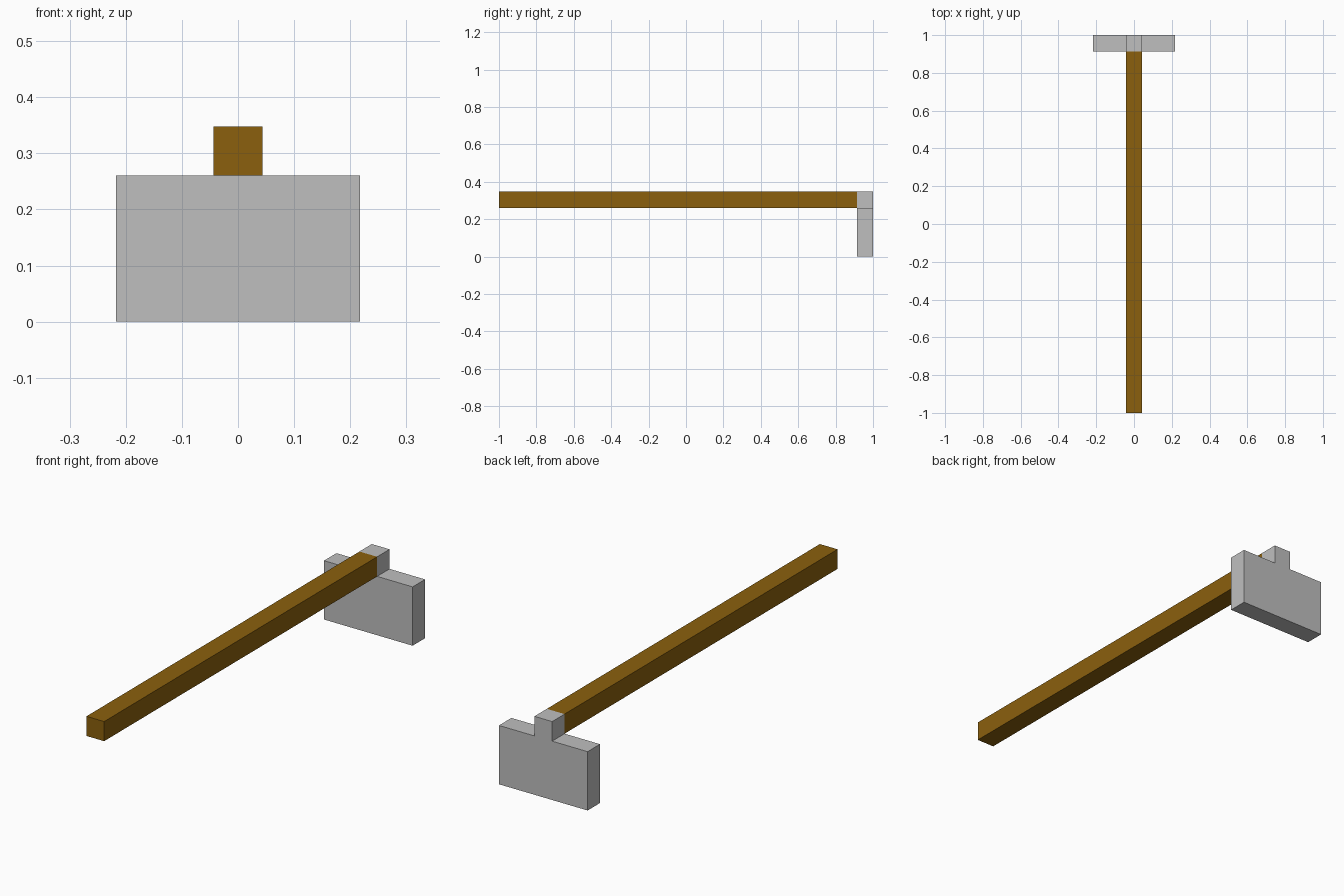
import bpy
import bmesh

cube = bpy.data.objects.get("Cube")
if cube:
    bpy.data.objects.remove(cube, do_unlink=True)

U = 2 / 23            # handle thickness, the module for every part
BLADE_H = 3 * U       # blade height
BLADE_W = 2.5 * U     # blade half width
TOP = 4 * U


def material(name, rgb):
    mat = bpy.data.materials.new(name)
    mat.use_nodes = True
    color = (*rgb, 1)
    mat.diffuse_color = color
    bsdf = next(n for n in mat.node_tree.nodes if n.type == 'BSDF_PRINCIPLED')
    bsdf.inputs["Base Color"].default_value = color
    return mat


def extrude_profile(name, outline, y0, y1, mat):
    """Extrude an x-z outline along y into a closed solid."""
    bm = bmesh.new()
    face = bm.faces.new([bm.verts.new((x, y0, z)) for x, z in outline])
    result = bmesh.ops.extrude_face_region(bm, geom=[face], use_keep_orig=True)
    moved = [g for g in result["geom"] if isinstance(g, bmesh.types.BMVert)]
    bmesh.ops.translate(bm, verts=moved, vec=(0, y1 - y0, 0))
    bmesh.ops.recalc_face_normals(bm, faces=bm.faces)
    mesh = bpy.data.meshes.new(name)
    bm.to_mesh(mesh)
    bm.free()
    mesh.materials.append(mat)
    obj = bpy.data.objects.new(name, mesh)
    bpy.context.collection.objects.link(obj)
    return obj


wood = material("brown wood", (0.258, 0.117, 0.004))
metal = material("grey metal", (0.52, 0.52, 0.52))

# Square wooden handle
h = U / 2
extrude_profile("handle", [(-h, BLADE_H), (h, BLADE_H), (h, TOP), (-h, TOP)],
                -1, 1 - U, wood)

# Blade with a socket block on top, mirrored half outline
half = [(BLADE_W, 0), (BLADE_W, BLADE_H), (h, BLADE_H), (h, TOP)]
outline = half + [(-x, z) for x, z in reversed(half)]
extrude_profile("blade", outline, 1 - U, 1, metal)
